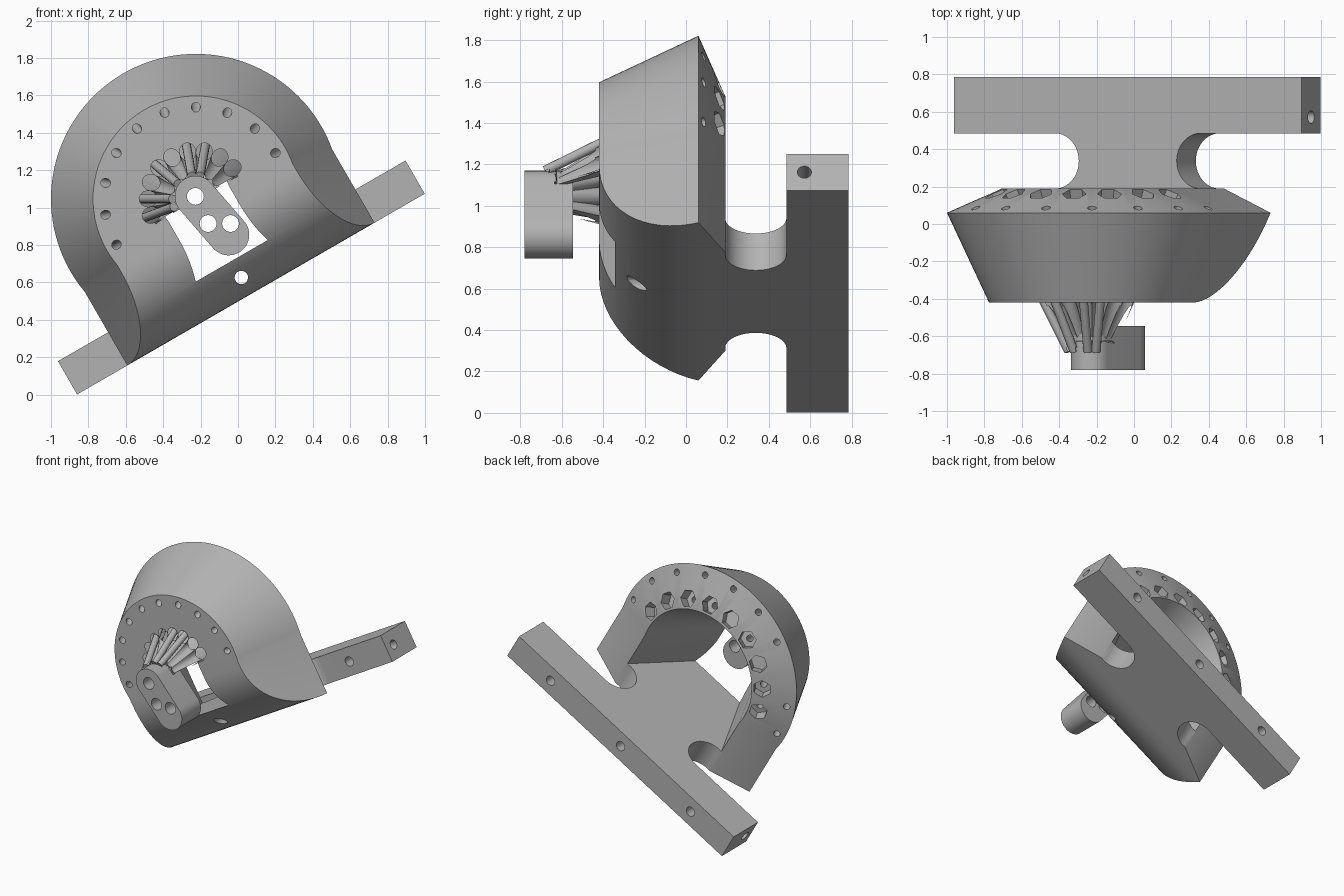
import bpy, bmesh
from math import sin, cos, pi, radians, sqrt, atan2
from mathutils import Matrix, Vector

cube = bpy.data.objects.get("Cube")
if cube:
    bpy.data.objects.remove(cube, do_unlink=True)

gray = bpy.data.materials.new("plain_gray")
gray.use_nodes = True
gray.diffuse_color = (0.45, 0.45, 0.45, 1)
gray.node_tree.nodes["Principled BSDF"].inputs["Base Color"].default_value = gray.diffuse_color

# Tilted frame shared by the housing parts
TILT = Matrix.Translation((-0.225, 0, 1.047)) @ Matrix.Rotation(radians(-30), 4, 'Y')
FLOOR, BASE = -0.383, -0.588
FRONT, RIM, BACK = -0.42, 0.06, 0.19


def finish(name, bm, frame=TILT):
    bmesh.ops.recalc_face_normals(bm, faces=bm.faces)
    mesh = bpy.data.meshes.new(name)
    bm.to_mesh(mesh)
    bm.free()
    mesh.materials.append(gray)
    ob = bpy.data.objects.new(name, mesh)
    ob.matrix_world = frame
    bpy.context.collection.objects.link(ob)
    return ob


def add_rod(bm, p, q, r, sides=20):
    p, q = Vector(p), Vector(q)
    d = (q - p).normalized()
    ref = Vector((0, 1, 0)) if abs(d.y) < 0.99 else Vector((0, 0, 1))
    side = ref.cross(d).normalized()
    m = Matrix((side.cross(d), side, d)).transposed().to_4x4()
    bmesh.ops.create_cone(bm, cap_ends=True, segments=sides, radius1=r, radius2=r,
                          depth=(q - p).length, matrix=Matrix.Translation((p + q) / 2) @ m)


def add_box(bm, lo, hi):
    lo, hi = Vector(lo), Vector(hi)
    m = Matrix.Translation((lo + hi) / 2) @ Matrix.Diagonal((hi - lo).to_4d())
    bmesh.ops.create_cube(bm, size=1, matrix=m)


def loft(name, stations, start=10, steps=64):
    """Arch-shaped sections (y, radius, bottom) joined along y."""
    bm = bmesh.new()
    rings = []
    for y, r, bottom in stations:
        a0, span = -radians(start), pi + 2 * radians(start)
        arc = [a0 + span * i / steps for i in range(steps + 1)]
        pts = [(r * cos(a), y, r * sin(a)) for a in arc]
        pts += [(pts[-1][0], y, bottom), (pts[0][0], y, bottom)]
        rings.append([bm.verts.new(p) for p in pts])
    for a, b in zip(rings, rings[1:]):
        for i in range(len(a)):
            j = (i + 1) % len(a)
            bm.faces.new((a[i], a[j], b[j], b[i]))
    bm.faces.new(rings[0])
    bm.faces.new(rings[-1])
    return finish(name, bm)


def combine(target, tool, operation):
    mod = target.modifiers.new(operation.lower(), 'BOOLEAN')
    mod.operation, mod.object, mod.solver = operation, tool, 'EXACT'
    mod.use_self = True
    bpy.context.view_layer.objects.active = target
    bpy.ops.object.modifier_apply(modifier=mod.name)
    bpy.data.objects.remove(tool, do_unlink=True)


def shade(ob):
    bpy.ops.object.select_all(action='DESELECT')
    ob.select_set(True)
    bpy.context.view_layer.objects.active = ob
    bpy.ops.object.shade_smooth_by_angle(angle=radians(30))


def cone_point(angle, y, front_radius, slope):
    r = front_radius + slope * (y - FRONT)
    return (r * cos(angle), y, r * sin(angle))


def tube_point(angle, y):
    return cone_point(angle, y, 0.255, 0.5)


# Housing: cone above, rounded front belly below, chamfered back
stations = []
for i in range(17):
    t = pi / 2 * i / 16
    y = RIM - 0.48 * cos(t)
    stations.append((y, 0.55 + 0.225 * (y - FRONT) / 0.48, -0.14 - 0.448 * sin(t)))
stations.append((BACK, 0.482, BASE))
housing = loft("housing", stations)

# Half nozzle shell at the front
nozzle = loft("nozzle", [(y, 0.255 + 0.5 * (y - FRONT), 0) for y in (-0.635, -0.3)], start=2, steps=36)
combine(housing, nozzle, 'UNION')

# Fan of tubes around the nozzle
tube_angles = [radians(10 + 20 * i) for i in range(9)]
for a in tube_angles:
    bm = bmesh.new()
    add_rod(bm, tube_point(a, -0.638), tube_point(a, -0.25), 0.043)
    combine(housing, finish("tube", bm), 'UNION')

# Neck with round notches, and the mounting bar
bm = bmesh.new()
add_box(bm, (-0.45, 0.1, BASE), (0.45, 0.55, FLOOR))
neck = finish("neck", bm)
bm = bmesh.new()
for s in (-1, 1):
    add_rod(bm, (s * 0.45, 0.337, -0.8), (s * 0.45, 0.337, -0.2), 0.148, 48)
combine(neck, finish("notches", bm), 'DIFFERENCE')
bm = bmesh.new()
add_box(bm, (-1.073, 0.485, BASE), (1.073, 0.785, FLOOR))
combine(neck, finish("mounting_bar", bm), 'UNION')
combine(housing, neck, 'UNION')

# Tapered cavity, open to the front and back
cavity = loft("cavity", [(y, 0.19 + 0.47 * (y - FRONT), FLOOR) for y in (-0.7, 0.3)])
combine(housing, cavity, 'DIFFERENCE')

# Tube bores, then the hexagonal nut pockets behind them
bm = bmesh.new()
for a in tube_angles:
    add_rod(bm, tube_point(a, -0.68), tube_point(a, 0.22), 0.024, 14)
combine(housing, finish("bores", bm), 'DIFFERENCE')
bm = bmesh.new()
for a in tube_angles:
    add_rod(bm, tube_point(a, 0.09), tube_point(a, 0.25), 0.066, 6)
combine(housing, finish("nut_pockets", bm), 'DIFFERENCE')

# Ring of slanted holes, bar holes and end holes
bm = bmesh.new()
for i in range(10):
    a = radians(20 * i)
    add_rod(bm, cone_point(a, -0.5, 0.49, 0.45), cone_point(a, 0.2, 0.49, 0.45), 0.024, 16)
mid = (BASE + FLOOR) / 2
add_rod(bm, (0, -0.6, mid), (0, 0.9, mid), 0.036)
for s in (-1, 1):
    add_rod(bm, (s * 0.7, 0.4, mid), (s * 0.7, 0.9, mid), 0.036)
    add_rod(bm, (s * 0.92, 0.572, mid), (s * 1.2, 0.572, mid), 0.034)
combine(housing, finish("holes", bm), 'DIFFERENCE')
shade(housing)

# Pill-shaped arm block with three holes
top, low, radius = Vector((-0.228, 0, 1.06)), Vector((-0.05, 0, 0.855)), 0.11
axis = low - top
heading = atan2(axis.z, axis.x)
bm = bmesh.new()
outline = []
for centre, turn in ((low, -pi / 2), (top, pi / 2)):
    for i in range(25):
        a = heading + turn + pi * i / 24
        outline.append(bm.verts.new(centre + Vector((radius * cos(a), -0.78, radius * sin(a)))))
face = bm.faces.new(outline)
moved = bmesh.ops.extrude_face_region(bm, geom=[face])["geom"]
bmesh.ops.translate(bm, vec=(0, 0.235, 0), verts=[v for v in moved if isinstance(v, bmesh.types.BMVert)])
arm = finish("arm_block", bm, Matrix.Identity(4))
bm = bmesh.new()
for x, z in ((-0.228, 1.06), (-0.16, 0.915), (-0.04, 0.915)):
    add_rod(bm, (x, -0.9, z), (x, -0.5, z), 0.045, 24)
combine(arm, finish("arm_holes", bm, Matrix.Identity(4)), 'DIFFERENCE')
shade(arm)
